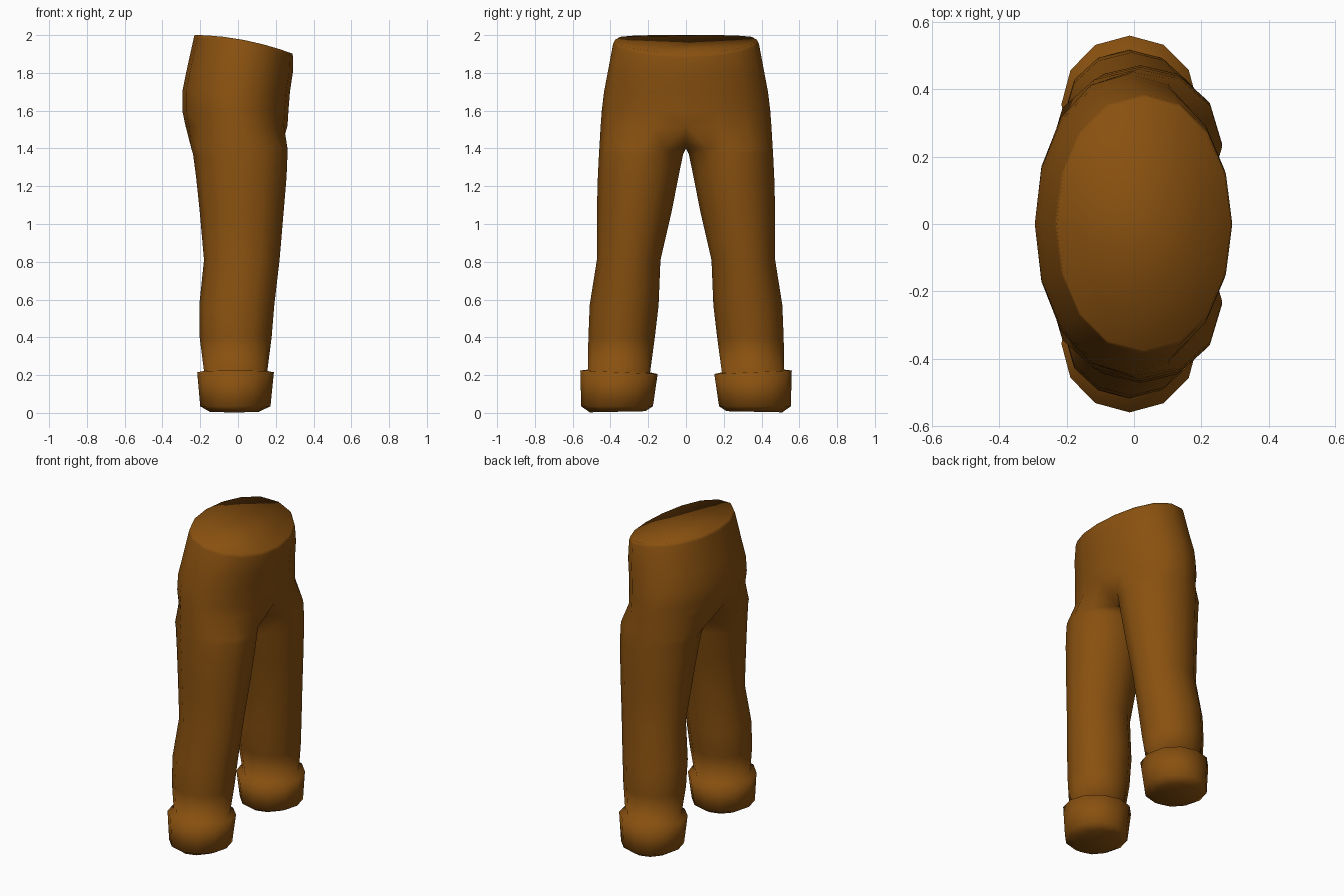
import bpy, bmesh, math

if "Cube" in bpy.data.objects:
    bpy.data.objects.remove(bpy.data.objects["Cube"])

brown = bpy.data.materials.new("brown cloth")
brown.diffuse_color = (0.25, 0.082, 0.005, 1)
brown.use_nodes = True
brown.node_tree.nodes["Principled BSDF"].inputs["Base Color"].default_value = brown.diffuse_color

bm = bmesh.new()


def leg_ring(z, x0, x1, y0, y1, tilt=0.0):
    """Twelve-sided closed ring; points 0-8 face outward, 9-11 face the other leg."""
    cx, rx, cy, ry = (x0 + x1) / 2, (x1 - x0) / 2, (y0 + y1) / 2, (y1 - y0) / 2
    ring = []
    for i in range(12):
        t = math.radians(-120 + 30 * i)
        y = cy + ry * math.cos(t)
        ring.append(bm.verts.new((cx - rx * math.sin(t), y, z + tilt * (y - cy))))
    return ring


def hip_ring(z, x0, x1, ry):
    """Half ring from front to back seam; z may be a function of x."""
    cx, rx = (x0 + x1) / 2, (x1 - x0) / 2
    ring = []
    for i in range(9):
        t = math.radians(-90 + 22.5 * i)
        s = math.sin(t)
        x = cx - rx * math.copysign(abs(s) ** 0.92, s)
        y = 0 if i in (0, 8) else ry * math.cos(t)
        ring.append(bm.verts.new((x, y, z(x) if callable(z) else z)))
    return ring


def bridge(a, b, closed):
    n = len(a)
    for i in range(n if closed else n - 1):
        j = (i + 1) % n
        bm.faces.new((a[i], a[j], b[j], b[i]))


# Turned-up cuff and leg, from the sole upward
leg = [leg_ring(*r) for r in (
    (0.006, -0.15, 0.11, 0.215, 0.51, 0.02 * -1),
    (0.035, -0.20, 0.172, 0.175, 0.555),
    (0.215, -0.216, 0.19, 0.15, 0.56, 0.045),
    (0.222, -0.18, 0.155, 0.19, 0.52, 0.045),
    (0.40, -0.203, 0.178, 0.165, 0.517),
    (0.57, -0.205, 0.192, 0.145, 0.51),
    (0.81, -0.18, 0.22, 0.135, 0.472),
    (1.07, -0.203, 0.242, 0.075, 0.472),
    (1.25, -0.222, 0.257, 0.04, 0.467),
    (1.37, -0.238, 0.262, 0.015, 0.461),
)]
bm.faces.new(leg[0])
for a, b in zip(leg, leg[1:]):
    bridge(a, b, True)

# Crotch: inner points sit on the middle plane
crotch = leg_ring(1.40, -0.247, 0.262, 0.0, 0.459)
for i in (9, 10, 11):
    crotch[i].co.y = 0
bridge(leg[-1], crotch, True)


# Seat and sloping waist
def waist(x):
    return 1.98 - 0.17 * x - 0.35 * x * x


hips = [hip_ring(*r) for r in (
    (1.52, -0.278, 0.262, 0.452),
    (1.60, -0.295, 0.267, 0.446),
    (1.70, -0.295, 0.275, 0.434),
    (1.80, -0.275, 0.290, 0.415),
    (lambda x: waist(x) - 0.02, -0.235, 0.292, 0.386),
    (waist, -0.23, 0.288, 0.376),
)]
bridge(crotch[:9], hips[0], False)
bm.faces.new((crotch[8], crotch[9], hips[0][8]))
bm.faces.new((crotch[11], crotch[0], hips[0][0]))
for a, b in zip(hips, hips[1:]):
    bridge(a, b, False)

# Waist cap in strips out from the middle line
top = hips[-1]
mid = [top[0]]
for i in range(1, 8):
    x = top[i].co.x
    mid.append(bm.verts.new((x, 0, waist(x))))
mid.append(top[8])
for i in range(8):
    quad = [top[i], top[i + 1], mid[i + 1], mid[i]]
    bm.faces.new(list(dict.fromkeys(quad)))

# Other half
bmesh.ops.mirror(bm, geom=bm.verts[:] + bm.edges[:] + bm.faces[:],
                 axis='Y', merge_dist=0.001)
bmesh.ops.dissolve_verts(bm, verts=[v for v in bm.verts
                                    if abs(v.co.y) < 1e-4 and v.co.z > 1.85
                                    and abs(v.co.z - waist(v.co.x)) < 1e-4
                                    and -0.225 < v.co.x < 0.28])
bmesh.ops.recalc_face_normals(bm, faces=bm.faces[:])
for f in bm.faces:
    f.smooth = True

mesh = bpy.data.meshes.new("trousers")
bm.to_mesh(mesh)
bm.free()
mesh.materials.append(brown)
bpy.context.collection.objects.link(bpy.data.objects.new("trousers", mesh))
